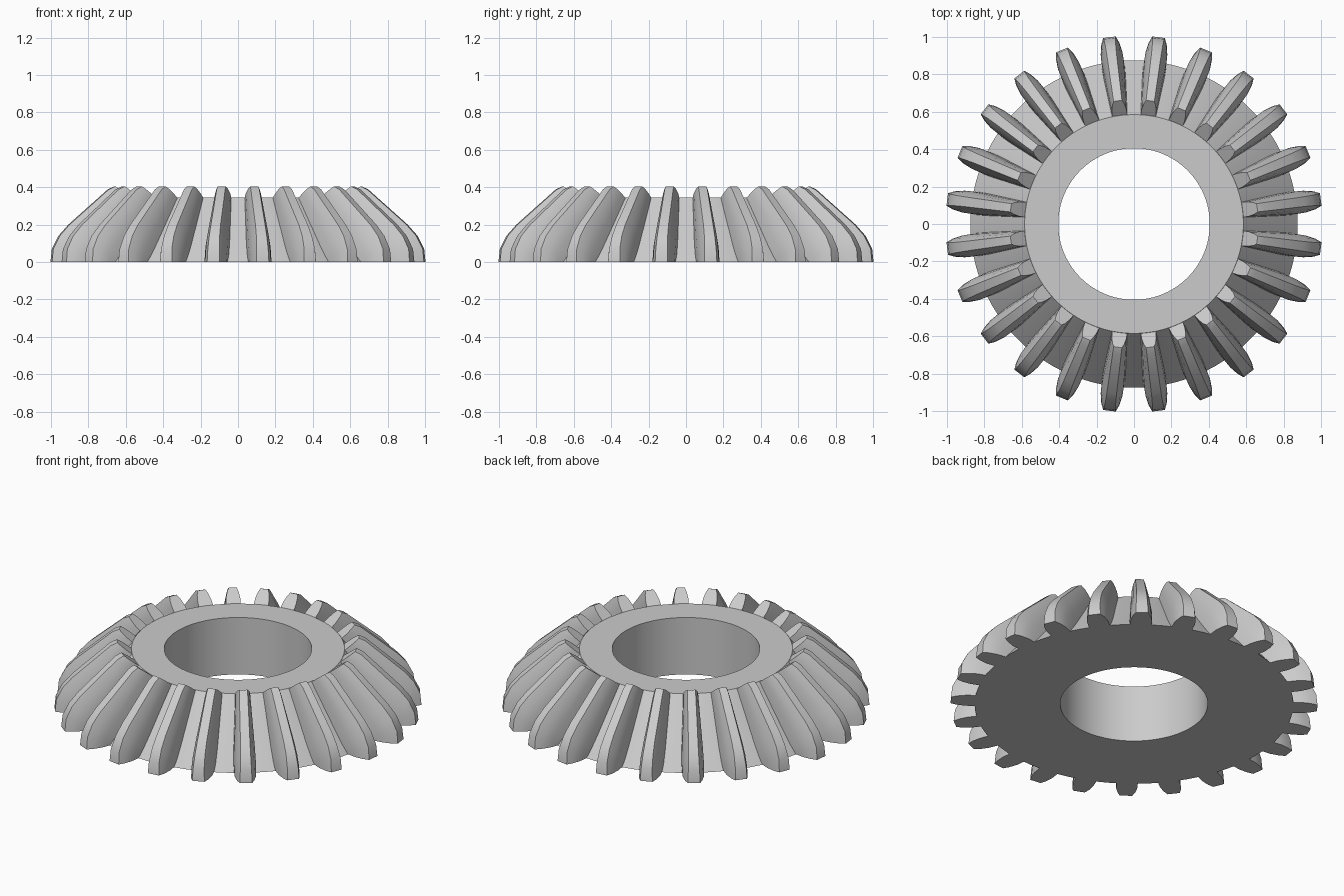
import bpy, bmesh, math

if "Cube" in bpy.data.objects:
    bpy.data.objects.remove(bpy.data.objects["Cube"])

TEETH = 24
SIDES = 96

steel = bpy.data.materials.new("light_grey")
steel.diffuse_color = (0.6, 0.6, 0.6, 1)
steel.use_nodes = True
steel.node_tree.nodes["Principled BSDF"].inputs["Base Color"].default_value = steel.diffuse_color


def finish(name, bm):
    bmesh.ops.recalc_face_normals(bm, faces=bm.faces[:])
    mesh = bpy.data.meshes.new(name)
    bm.to_mesh(mesh)
    bm.free()
    mesh.materials.append(steel)
    obj = bpy.data.objects.new(name, mesh)
    bpy.context.collection.objects.link(obj)
    bpy.ops.object.select_all(action='DESELECT')
    obj.select_set(True)
    bpy.context.view_layer.objects.active = obj
    bpy.ops.object.shade_smooth_by_angle(angle=math.radians(28))
    return obj


# Conical hub with a straight bore: (radius, height) profile spun about z
profile = [(0.405, 0), (0.875, 0), (0.585, 0.345), (0.405, 0.345)]
bm = bmesh.new()
rings = []
for i in range(SIDES):
    a = 2 * math.pi * i / SIDES
    rings.append([bm.verts.new((r * math.cos(a), r * math.sin(a), z)) for r, z in profile])
for i in range(SIDES):
    p, q = rings[i], rings[(i + 1) % SIDES]
    for j in range(4):
        k = (j + 1) % 4
        bm.faces.new((p[j], q[j], q[k], p[k]))
finish("gear_hub", bm)

# Tooth stations from foot to top:
# root radius, root z, tip radius, tip z, half widths at root, middle and tip
stations = [
    (0.868, 0.000, 1.007, 0.000, 0.058, 0.058, 0.034),
    (0.855, 0.010, 1.000, 0.070, 0.060, 0.059, 0.031),
    (0.835, 0.038, 0.965, 0.140, 0.061, 0.059, 0.028),
    (0.785, 0.095, 0.912, 0.200, 0.059, 0.056, 0.026),
    (0.605, 0.312, 0.700, 0.388, 0.043, 0.041, 0.023),
    (0.581, 0.340, 0.664, 0.405, 0.041, 0.039, 0.022),
]


def section(r0, z0, r1, z1, w_root, w_mid, w_tip):
    """Closed loop of (radius, sideways, height) across one tooth."""
    half = [(0, w_root), (0.4, w_mid), (0.75, 0.6 * w_mid + 0.4 * w_tip), (1, w_tip)]
    side = [(r0 + (r1 - r0) * t, w, z0 + (z1 - z0) * t) for t, w in half]
    return side + [(r, -w, z) for r, w, z in reversed(side)]


# Ring of bevel gear teeth
bm = bmesh.new()
for n in range(TEETH):
    a = 2 * math.pi * (n + 0.5) / TEETH
    c, s = math.cos(a), math.sin(a)
    loops = [[bm.verts.new((r * c - w * s, r * s + w * c, z)) for r, w, z in section(*st)]
             for st in stations]
    for p, q in zip(loops, loops[1:]):
        for j in range(len(p)):
            k = (j + 1) % len(p)
            bm.faces.new((p[j], p[k], q[k], q[j]))
    bm.faces.new(loops[0])
    bm.faces.new(loops[-1])
finish("gear_teeth", bm)
